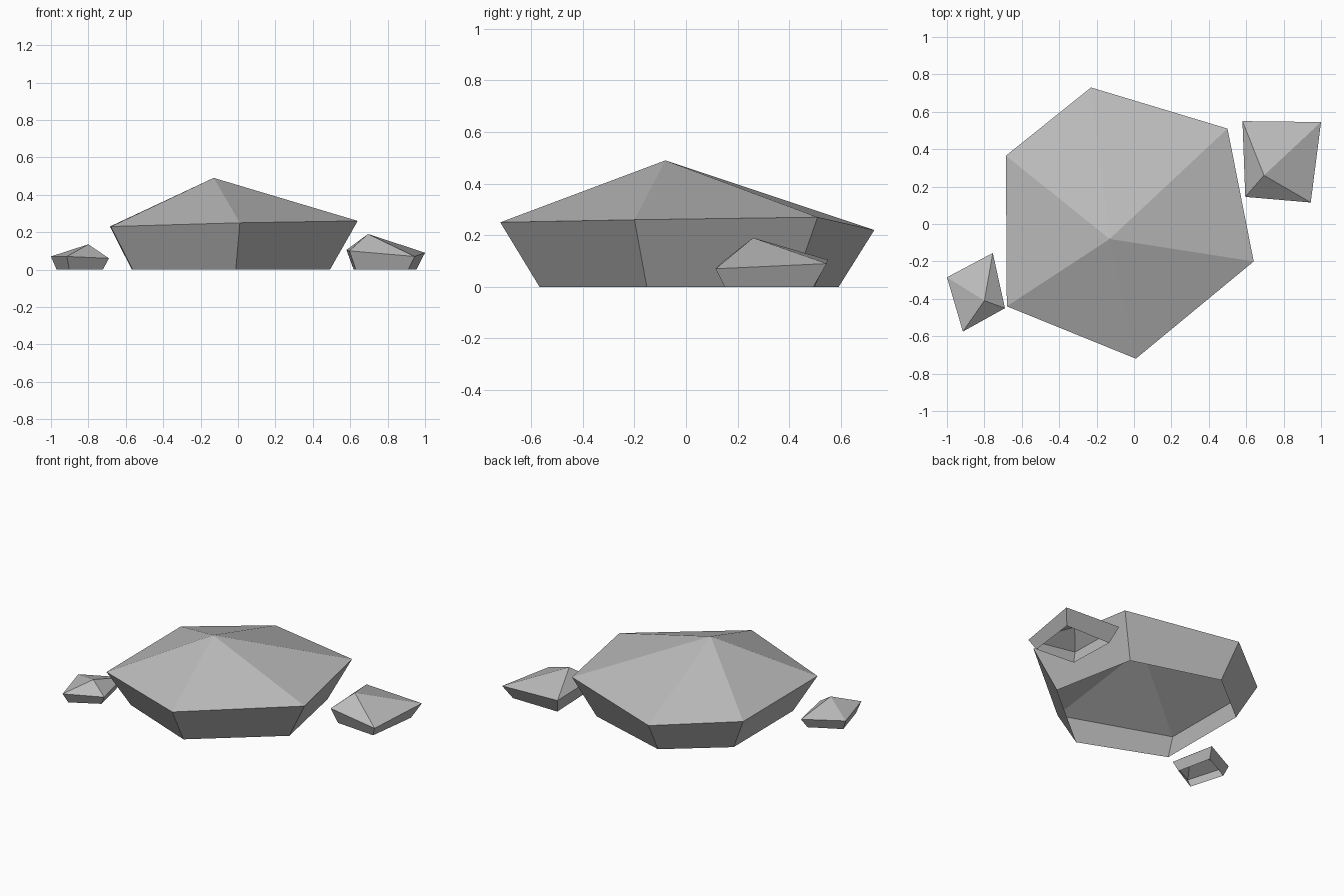
import bpy
import bmesh
from mathutils import Vector

# Remove the default cube
cube = bpy.data.objects.get("Cube")
if cube:
    bpy.data.objects.remove(cube, do_unlink=True)

# Single stone colour
stone = bpy.data.materials.new("stone_grey")
stone.use_nodes = True
GREY = (0.5, 0.5, 0.5, 1.0)
stone.diffuse_color = GREY
stone.node_tree.nodes["Principled BSDF"].inputs["Base Color"].default_value = GREY


def rock(name, rim, apex, centre, taper=0.8):
    """Faceted stone: pointed cap above a rim, sides tapering to an open base.

    rim runs counter-clockwise seen from above."""
    bm = bmesh.new()
    c = Vector((*centre, 0))
    tip = bm.verts.new(apex)
    top = [bm.verts.new(p) for p in rim]
    base = []
    for x, y, z in rim:
        base.append(bm.verts.new(c + (Vector((x, y, 0)) - c) * taper))
    n = len(rim)
    for i in range(n):
        j = (i + 1) % n
        bm.faces.new((top[i], top[j], tip))
        bm.faces.new((base[i], base[j], top[j], top[i]))
    mesh = bpy.data.meshes.new(name)
    bm.to_mesh(mesh)
    bm.free()
    mesh.materials.append(stone)
    obj = bpy.data.objects.new(name, mesh)
    bpy.context.collection.objects.link(obj)
    return obj


# Large six-sided rock
rock("large_rock",
     [(0.01, -0.72, 0.25), (0.64, -0.20, 0.26), (0.50, 0.51, 0.27),
      (-0.23, 0.73, 0.22), (-0.685, 0.365, 0.23), (-0.68, -0.44, 0.23)],
     (-0.13, -0.08, 0.49), (-0.10, 0.04))

# Medium rock at the back left
rock("medium_rock",
     [(0.595, 0.145, 0.10), (0.945, 0.115, 0.07),
      (1.0, 0.545, 0.09), (0.58, 0.55, 0.105)],
     (0.695, 0.26, 0.19), (0.77, 0.29))

# Small rock at the front right
rock("small_rock",
     [(-0.915, -0.575, 0.07), (-0.69, -0.45, 0.06),
      (-0.755, -0.155, 0.065), (-1.0, -0.285, 0.07)],
     (-0.80, -0.41, 0.135), (-0.85, -0.37))
